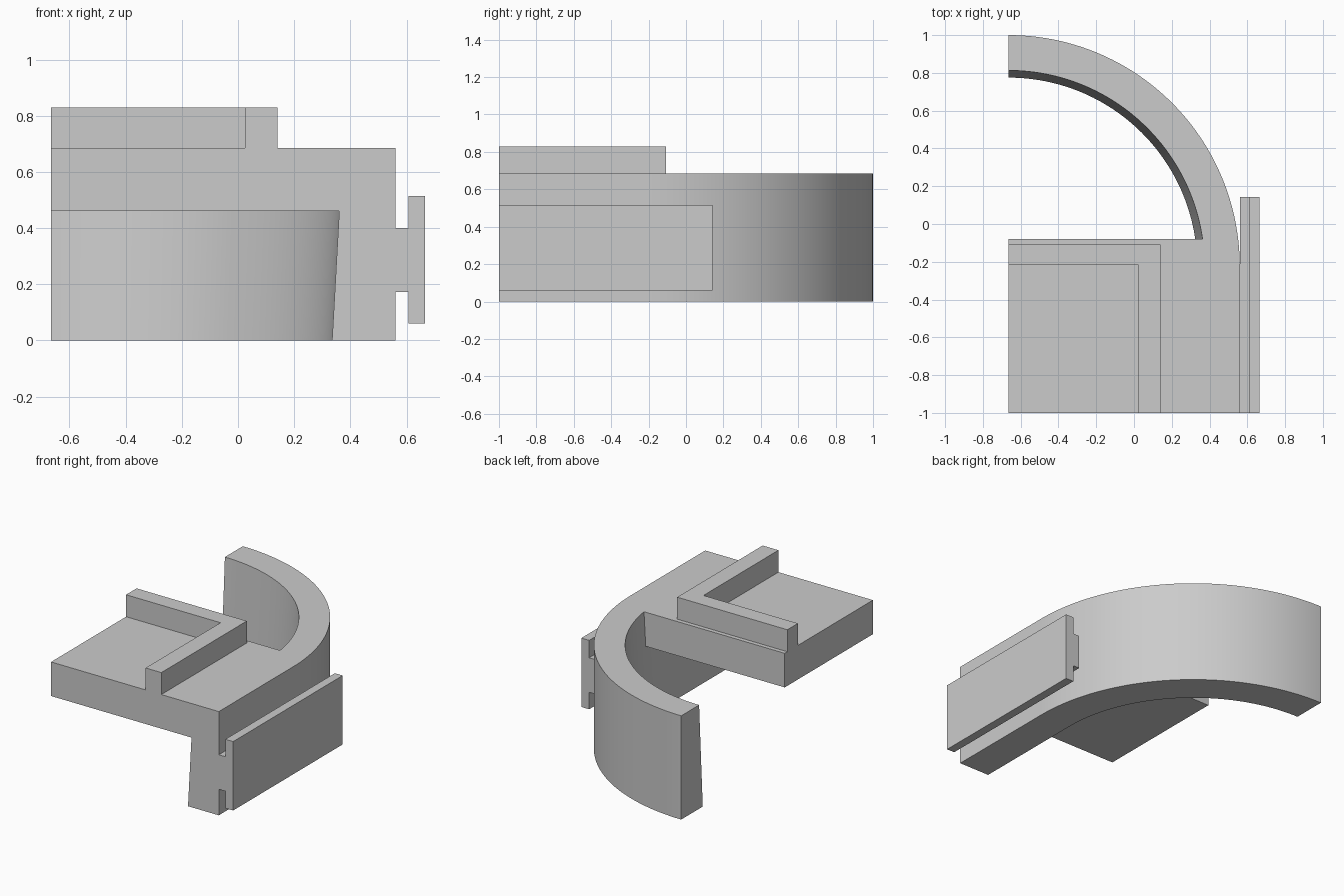
import bpy
import bmesh
from math import cos, sin, pi

if "Cube" in bpy.data.objects:
    bpy.data.objects.remove(bpy.data.objects["Cube"], do_unlink=True)

grey = bpy.data.materials.new("plain grey")
grey.use_nodes = True
grey.diffuse_color = (0.6, 0.6, 0.6, 1)
grey.node_tree.nodes["Principled BSDF"].inputs["Base Color"].default_value = grey.diffuse_color

LEFT, FRONT, TOP = -0.665, -1.0, 0.685
ARC_Y, R_OUT, R_LOW, R_HIGH = -0.225, 1.225, 1.0, 1.038
SEGMENTS = 64


def finish(name, bm):
    bmesh.ops.recalc_face_normals(bm, faces=bm.faces)
    mesh = bpy.data.meshes.new(name)
    bm.to_mesh(mesh)
    bm.free()
    mesh.materials.append(grey)
    obj = bpy.data.objects.new(name, mesh)
    bpy.context.collection.objects.link(obj)
    return obj


def prism(name, outline, axis, start, end):
    """Extrude a closed outline along y (outline in x, z) or z (outline in x, y)."""
    bm = bmesh.new()
    place = (lambda a, b: (a, start, b)) if axis == "y" else (lambda a, b: (a, b, start))
    face = bm.faces.new([bm.verts.new(place(a, b)) for a, b in outline])
    out = bmesh.ops.extrude_face_region(bm, geom=[face])
    verts = [g for g in out["geom"] if isinstance(g, bmesh.types.BMVert)]
    shift = (0, end - start, 0) if axis == "y" else (0, 0, end - start)
    bmesh.ops.translate(bm, verts=verts, vec=shift)
    return finish(name, bm)


# Curved wall: tapered section swept round a quarter turn, then straight to the front
section = [(R_OUT, 0), (R_LOW, 0), (R_HIGH, TOP), (R_OUT, TOP)]
stations = [(pi / 2 * (1 - i / SEGMENTS), ARC_Y) for i in range(SEGMENTS + 1)]
stations.append((0, FRONT))
bm = bmesh.new()
rings = [[bm.verts.new((LEFT + r * cos(a), y + r * sin(a), z)) for r, z in section]
         for a, y in stations]
for ring, following in zip(rings, rings[1:]):
    for i in range(4):
        j = (i + 1) % 4
        bm.faces.new((ring[i], ring[j], following[j], following[i]))
bm.faces.new(rings[0])
bm.faces.new(rings[-1])
wall = finish("curved_wall", bm)

# Flat shelf reaching in from the wall
shelf = prism("shelf", [(LEFT, FRONT), (0.45, FRONT), (0.45, -0.08), (LEFT, -0.08)],
              "z", 0.46, TOP)

# Raised L-shaped lip on the shelf
lip = prism("corner_lip", [(0.025, FRONT), (0.14, FRONT), (0.14, -0.108), (LEFT, -0.108),
                           (LEFT, -0.218), (0.025, -0.218)], "z", 0.6, 0.83)

# T-section side rail
prism("side_rail", [(0.56, 0.172), (0.608, 0.172), (0.608, 0.06), (0.665, 0.06),
                    (0.665, 0.515), (0.608, 0.515), (0.608, 0.4), (0.56, 0.4)],
      "y", FRONT, 0.142)

# Merge shelf and lip into the wall as one body
bpy.ops.object.select_all(action="DESELECT")
bpy.context.view_layer.objects.active = wall
wall.select_set(True)
for part in (shelf, lip):
    union = wall.modifiers.new("union", "BOOLEAN")
    union.operation = "UNION"
    union.solver = "EXACT"
    union.object = part
    bpy.ops.object.modifier_apply(modifier=union.name)
    bpy.data.objects.remove(part, do_unlink=True)
wall.name = "bracket_body"
bpy.ops.object.shade_smooth_by_angle(angle=pi / 6)
